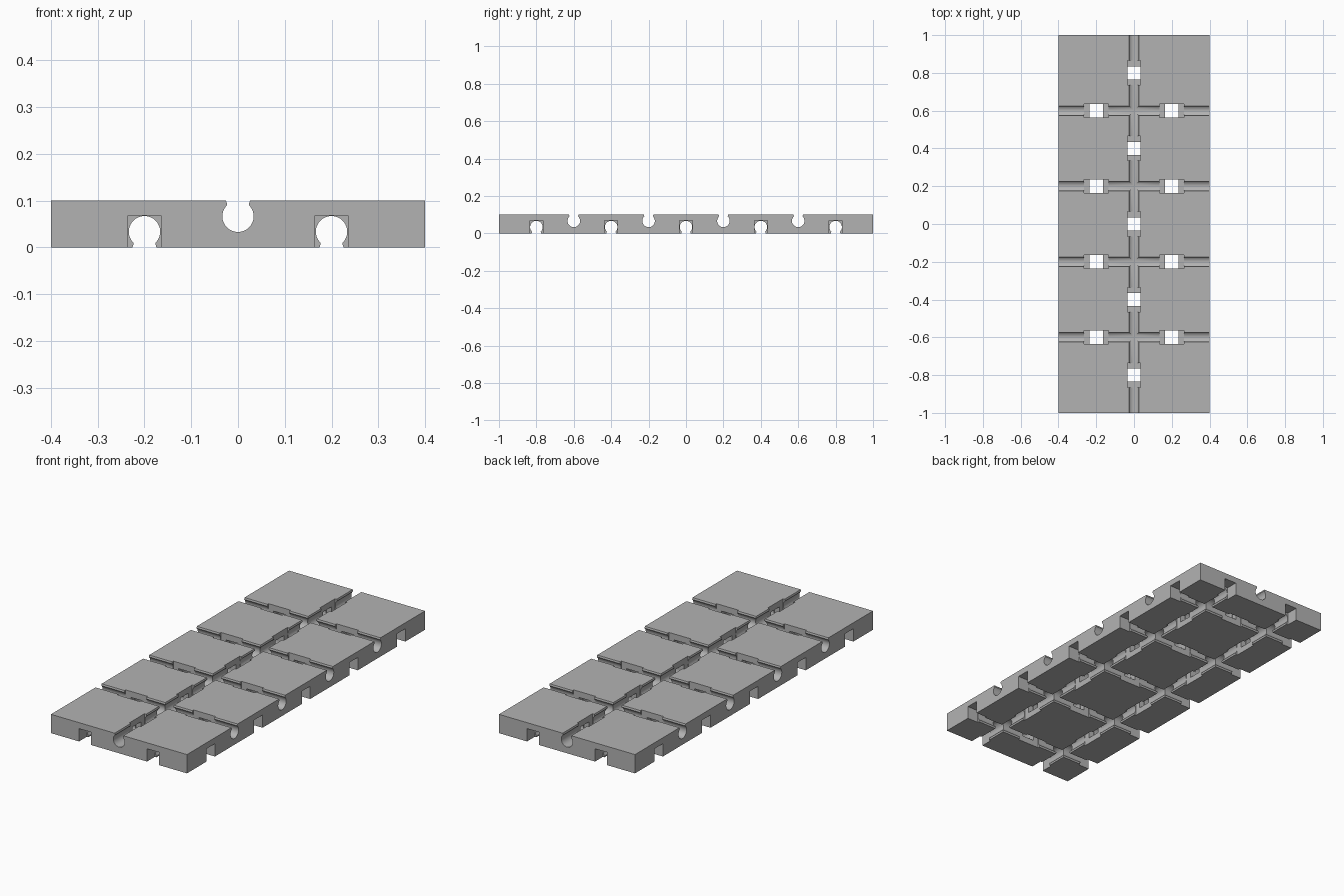
import bpy, bmesh, math
from mathutils import Vector

cube = bpy.data.objects.get("Cube")
if cube:
    bpy.data.objects.remove(cube, do_unlink=True)

HALF_X, HALF_Y, HEIGHT = 0.4, 1.0, 0.1
RADIUS, NECK, POCKET_W, POCKET_L, DEPTH = 0.0335, 0.0255, 0.07, 0.13, 0.068
TOP_X, TOP_Y = [0], [-0.6, -0.2, 0.2, 0.6]
LOW_X, LOW_Y = [-0.2, 0.2], [-0.8, -0.4, 0, 0.4, 0.8]

grey = bpy.data.materials.new("plain grey")
grey.use_nodes = True
colour = (0.45, 0.45, 0.45, 1)
grey.diffuse_color = colour
grey.node_tree.nodes["Principled BSDF"].inputs["Base Color"].default_value = colour


def make_object(name, bm):
    bmesh.ops.recalc_face_normals(bm, faces=bm.faces)
    mesh = bpy.data.meshes.new(name)
    bm.to_mesh(mesh)
    bm.free()
    mesh.materials.append(grey)
    obj = bpy.data.objects.new(name, mesh)
    bpy.context.collection.objects.link(obj)
    return obj


def add_box(bm, centre, size):
    verts = bmesh.ops.create_cube(bm, size=1)["verts"]
    bmesh.ops.scale(bm, verts=verts, vec=size)
    bmesh.ops.translate(bm, verts=verts, vec=centre)


def keyhole():
    # Round bore with a slightly flared neck, opening downward past z = 0
    start = math.asin(0.023 / RADIUS)
    steps = 32
    points = [(-NECK, -0.02), (-NECK, 0)]
    for i in range(steps + 1):
        a = -math.pi / 2 - start - (2 * math.pi - 2 * start) * i / steps
        points.append((RADIUS * math.cos(a), RADIUS * (1 + math.sin(a))))
    return points + [(NECK, 0), (NECK, -0.02)]


def channels(name, offsets, lengthwise, top):
    bm = bmesh.new()
    reach = (HALF_Y if lengthwise else HALF_X) + 0.1
    for offset in offsets:
        verts = []
        for u, v in keyhole():
            z = HEIGHT - v if top else v
            verts.append(bm.verts.new((offset + u, -reach, z) if lengthwise
                                      else (-reach, offset + u, z)))
        face = bm.faces.new(verts)
        side = bmesh.ops.extrude_face_region(bm, geom=[face])["geom"]
        along = Vector((0, 2 * reach, 0)) if lengthwise else Vector((2 * reach, 0, 0))
        bmesh.ops.translate(bm, vec=along,
                            verts=[g for g in side if isinstance(g, bmesh.types.BMVert)])
    return make_object(name, bm)


def pockets(name, long_spots, cross_spots, top):
    # Square pockets that widen a channel where one crosses on the other side
    bm = bmesh.new()
    tall = DEPTH + 0.05
    z = HEIGHT - DEPTH + tall / 2 if top else DEPTH - tall / 2
    for x, y in long_spots:
        add_box(bm, (x, y, z), (POCKET_W, POCKET_L, tall))
    for x, y in cross_spots:
        add_box(bm, (x, y, z), (POCKET_L, POCKET_W, tall))
    return make_object(name, bm)


def pairs(xs, ys):
    return [(x, y) for x in xs for y in ys]


# Slab
bm = bmesh.new()
add_box(bm, (0, 0, HEIGHT / 2), (2 * HALF_X, 2 * HALF_Y, HEIGHT))
slab = make_object("grooved_slab", bm)

# Channels on both sides, and the pockets at their crossings and outer edges
cutters = [
    channels("top_long_channel", TOP_X, True, True),
    channels("top_cross_channels", TOP_Y, False, True),
    channels("lower_long_channels", LOW_X, True, False),
    channels("lower_cross_channels", LOW_Y, False, False),
    pockets("top_pockets", pairs(TOP_X, LOW_Y), pairs(LOW_X, TOP_Y), True),
    pockets("lower_pockets", pairs(LOW_X, TOP_Y + [-HALF_Y, HALF_Y]),
            pairs(TOP_X + [-HALF_X, HALF_X], LOW_Y), False),
]
bpy.ops.object.select_all(action="DESELECT")
slab.select_set(True)
bpy.context.view_layer.objects.active = slab
for cutter in cutters:
    cutter.hide_render = True
    cut = slab.modifiers.new(cutter.name, "BOOLEAN")
    cut.operation, cut.solver, cut.object = "DIFFERENCE", "EXACT", cutter
    bpy.ops.object.modifier_apply(modifier=cut.name)
    bpy.data.objects.remove(cutter, do_unlink=True)

bpy.ops.object.shade_smooth_by_angle(angle=math.radians(30))
